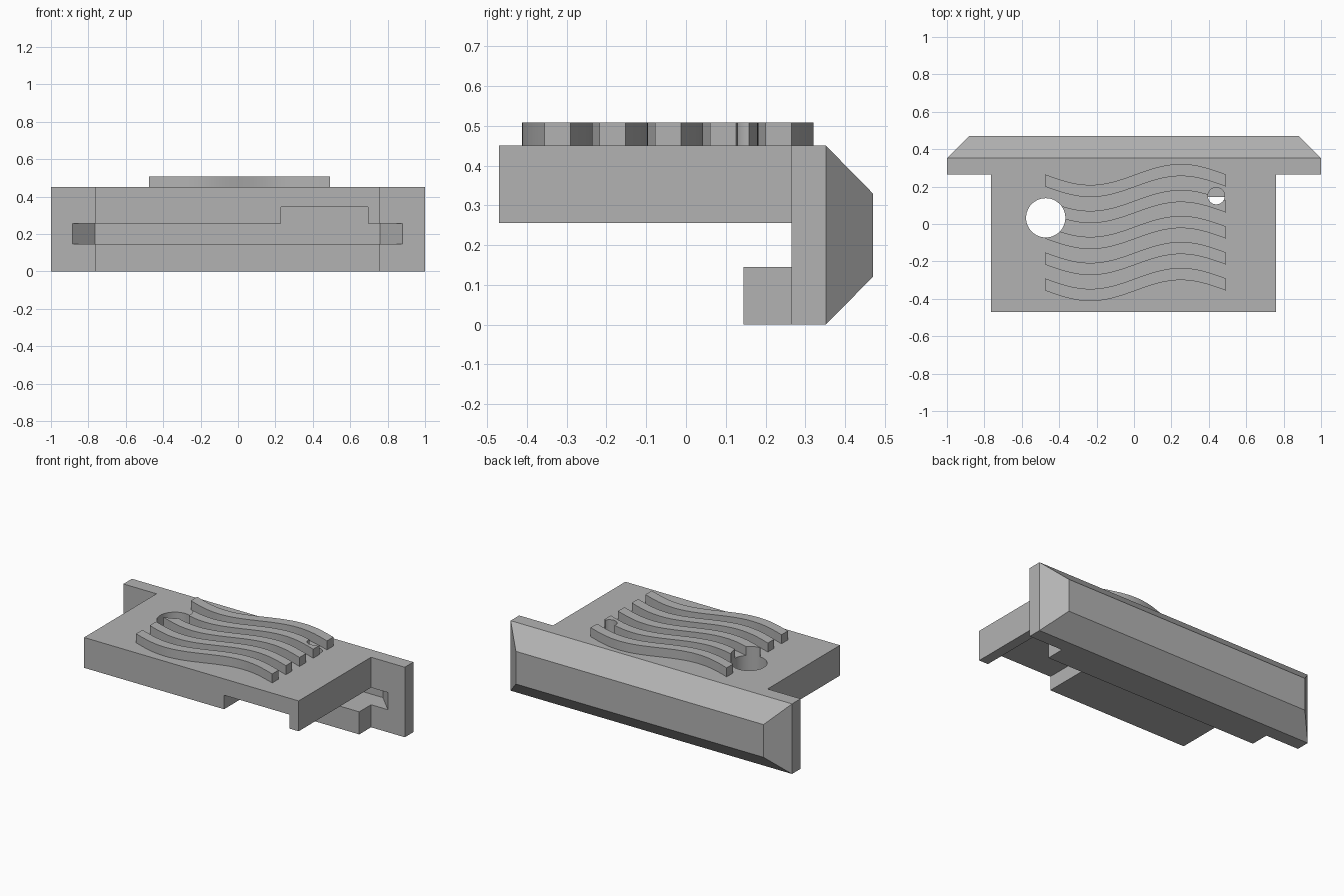
import bpy, bmesh, math

cube = bpy.data.objects.get("Cube")
if cube:
    bpy.data.objects.remove(cube, do_unlink=True)

grey = bpy.data.materials.new("plain_grey")
grey.use_nodes = True
grey.diffuse_color = (0.45, 0.45, 0.45, 1)
grey.node_tree.nodes["Principled BSDF"].inputs["Base Color"].default_value = grey.diffuse_color


def finish(name, bm):
    bmesh.ops.recalc_face_normals(bm, faces=bm.faces)
    mesh = bpy.data.meshes.new(name)
    bm.to_mesh(mesh)
    bm.free()
    mesh.materials.append(grey)
    ob = bpy.data.objects.new(name, mesh)
    bpy.context.collection.objects.link(ob)
    return ob


def prism(name, outline, z0, z1):
    """Extrude a plan outline from z0 to z1."""
    bm = bmesh.new()
    face = bm.faces.new([bm.verts.new((x, y, z0)) for x, y in outline])
    top = bmesh.ops.extrude_face_region(bm, geom=[face])["geom"]
    bmesh.ops.translate(bm, vec=(0, 0, z1 - z0),
                        verts=[v for v in top if isinstance(v, bmesh.types.BMVert)])
    return finish(name, bm)


def box(name, x0, x1, y0, y1, z0, z1):
    return prism(name, [(x0, y0), (x1, y0), (x1, y1), (x0, y1)], z0, z1)


def cylinder(name, x, y, r, n=48):
    ring = [(x + r * math.cos(math.tau * i / n), y + r * math.sin(math.tau * i / n))
            for i in range(n)]
    return prism(name, ring, 0.2, 0.6)


def cut(ob, cutters):
    for c in cutters:
        mod = ob.modifiers.new("cut_" + c.name, 'BOOLEAN')
        mod.operation, mod.solver, mod.object = 'DIFFERENCE', 'EXACT', c
    bpy.context.view_layer.objects.active = ob
    for mod in list(ob.modifiers):
        bpy.ops.object.modifier_apply(modifier=mod.name)


# Back plate: a flat slab with a chamfered rear
bm = bmesh.new()
for y, half, z0, z1 in [(0.265, 1, 0, 0.45), (0.352, 1, 0, 0.45), (0.47, 0.88, 0.12, 0.33)]:
    for x in (-half, half):
        for z in (z0, z1):
            bm.verts.new((x, y, z))
bmesh.ops.convex_hull(bm, input=bm.verts)
bmesh.ops.dissolve_limit(bm, angle_limit=0.01, verts=bm.verts, edges=bm.edges)
back_plate = finish("back_plate", bm)

# Shelf and the lower lip of the hook
shelf = box("shelf", -0.765, 0.76, -0.47, 0.265, 0.255, 0.45)
lip = box("lower_lip", -0.765, 0.76, 0.145, 0.265, 0, 0.145)

# Cutters: tapered slot, underside pocket, front notch and two holes
slot = prism("slot", [(-0.905, 0.245), (0.9, 0.245), (0.76, 0.385), (-0.765, 0.385)], 0.145, 0.255)
pocket = box("pocket", -0.69, 0.695, -0.17, 0.385, 0.16, 0.345)
notch = box("notch", 0.23, 0.695, -0.6, -0.1, 0.16, 0.345)
big_hole = cylinder("big_hole", -0.472, 0.033, 0.105)
small_hole = cylinder("small_hole", 0.44, 0.15, 0.045)
holes = [big_hole, small_hole]

cut(back_plate, [slot, pocket])
cut(shelf, [pocket, notch] + holes)

# Wavy ribs on the shelf
STEPS, X0, X1 = 40, -0.475, 0.492
ribs = []
for k in range(5):
    y_mid = 0.2325 - 0.139 * k
    wave = [(X0 + (X1 - X0) * i / STEPS, y_mid - 0.056 * math.sin(math.tau * i / STEPS))
            for i in range(STEPS + 1)]
    outline = [(x, y - 0.0325) for x, y in wave] + [(x, y + 0.0325) for x, y in reversed(wave)]
    rib = prism(f"wavy_rib_{k + 1}", outline, 0.45, 0.508)
    cut(rib, holes)
    ribs.append(rib)

for c in [slot, pocket, notch] + holes:
    bpy.data.objects.remove(c, do_unlink=True)

# Smooth the curved walls, keep the corners sharp
for ob in [shelf] + ribs:
    bpy.ops.object.select_all(action='DESELECT')
    ob.select_set(True)
    bpy.context.view_layer.objects.active = ob
    bpy.ops.object.shade_smooth_by_angle(angle=math.radians(30))
